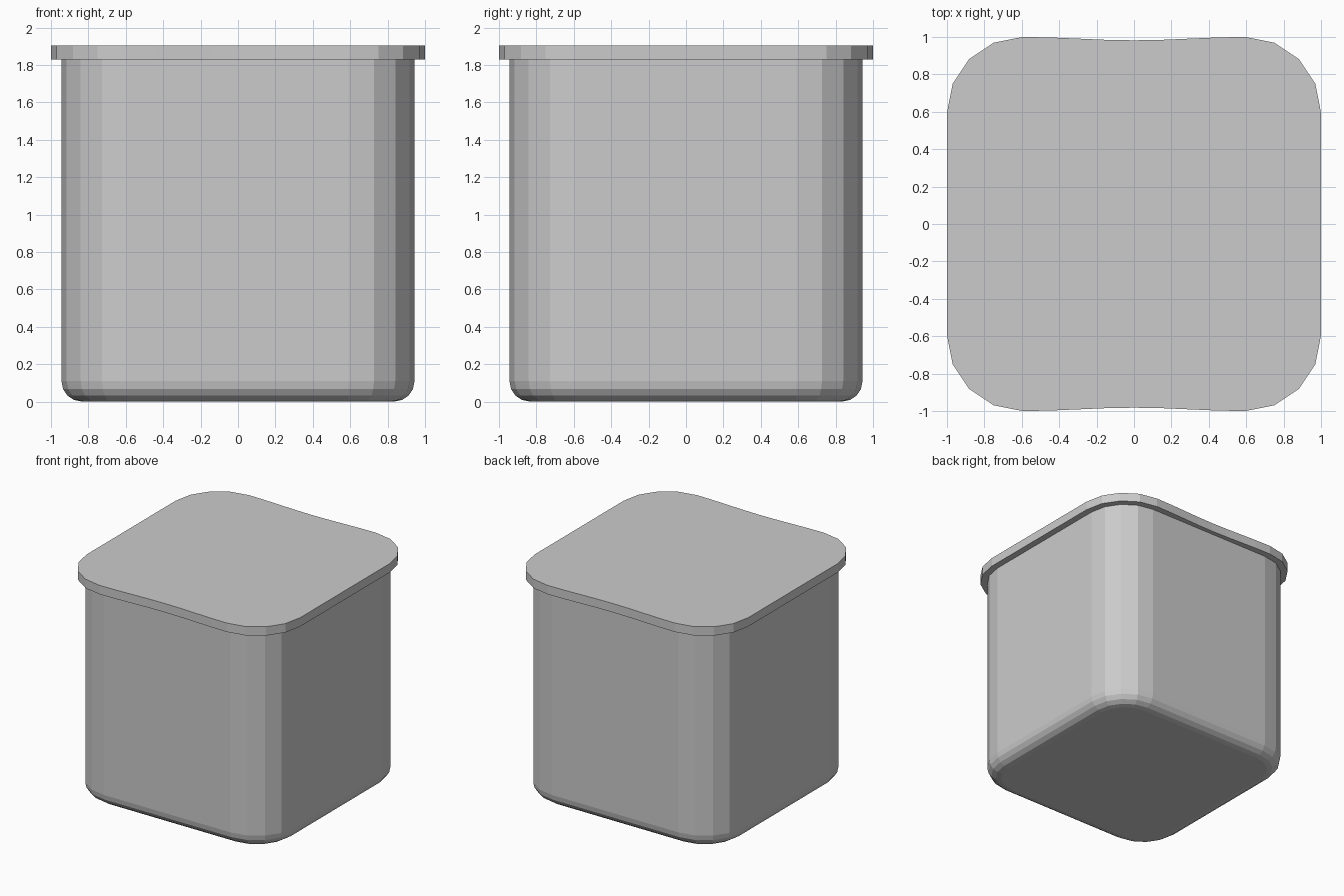
import bpy, bmesh
from math import sin, cos, pi

if "Cube" in bpy.data.objects:
    bpy.data.objects.remove(bpy.data.objects["Cube"])

SEG = 4  # segments per rounded corner and per base fillet


def outline(half, radius, dip=0.0):
    """Rounded square, counter-clockwise; dip waists the front and back edges."""
    c = half - radius
    pts = []
    for q, (sx, sy) in enumerate([(1, 1), (-1, 1), (-1, -1), (1, -1)]):
        for i in range(SEG + 1):
            a = (q + i / SEG) * pi / 2
            pts.append((sx * c + radius * cos(a), sy * c + radius * sin(a)))
        if dip and q in (0, 2):
            for k in range(1, 8):
                t = k / 8
                d = dip * (1 - cos(2 * pi * t)) / 2
                pts.append((sx * c * (1 - 2 * t), sy * (half - d)))
    return pts


def loft(name, sections):
    """Closed solid from (outline, z) sections listed bottom to top."""
    bm = bmesh.new()
    rings = [[bm.verts.new((x, y, z)) for x, y in pts] for pts, z in sections]
    for lo, hi in zip(rings, rings[1:]):
        for i in range(len(lo)):
            j = (i + 1) % len(lo)
            bm.faces.new((lo[i], lo[j], hi[j], hi[i]))
    bm.faces.new(rings[0][::-1])
    bm.faces.new(rings[-1])
    bmesh.ops.recalc_face_normals(bm, faces=bm.faces[:])
    mesh = bpy.data.meshes.new(name)
    bm.to_mesh(mesh)
    bm.free()
    obj = bpy.data.objects.new(name, mesh)
    bpy.context.collection.objects.link(obj)
    return obj


# Container body with a filleted base
HALF, CORNER, FILLET = 0.944, 0.352, 0.11
sections = []
for i in range(SEG + 1):
    a = i / SEG * pi / 2
    inset = FILLET * (1 - sin(a))
    sections.append((outline(HALF - inset, CORNER - inset), FILLET * (1 - cos(a))))
sections.append((outline(HALF, CORNER), 1.83))
loft("container_body", sections)

# Overhanging lid, slightly waisted at front and back
lid = outline(1.0, 0.405, dip=0.018)
loft("lid", [(lid, 1.83), (lid, 1.905)])
